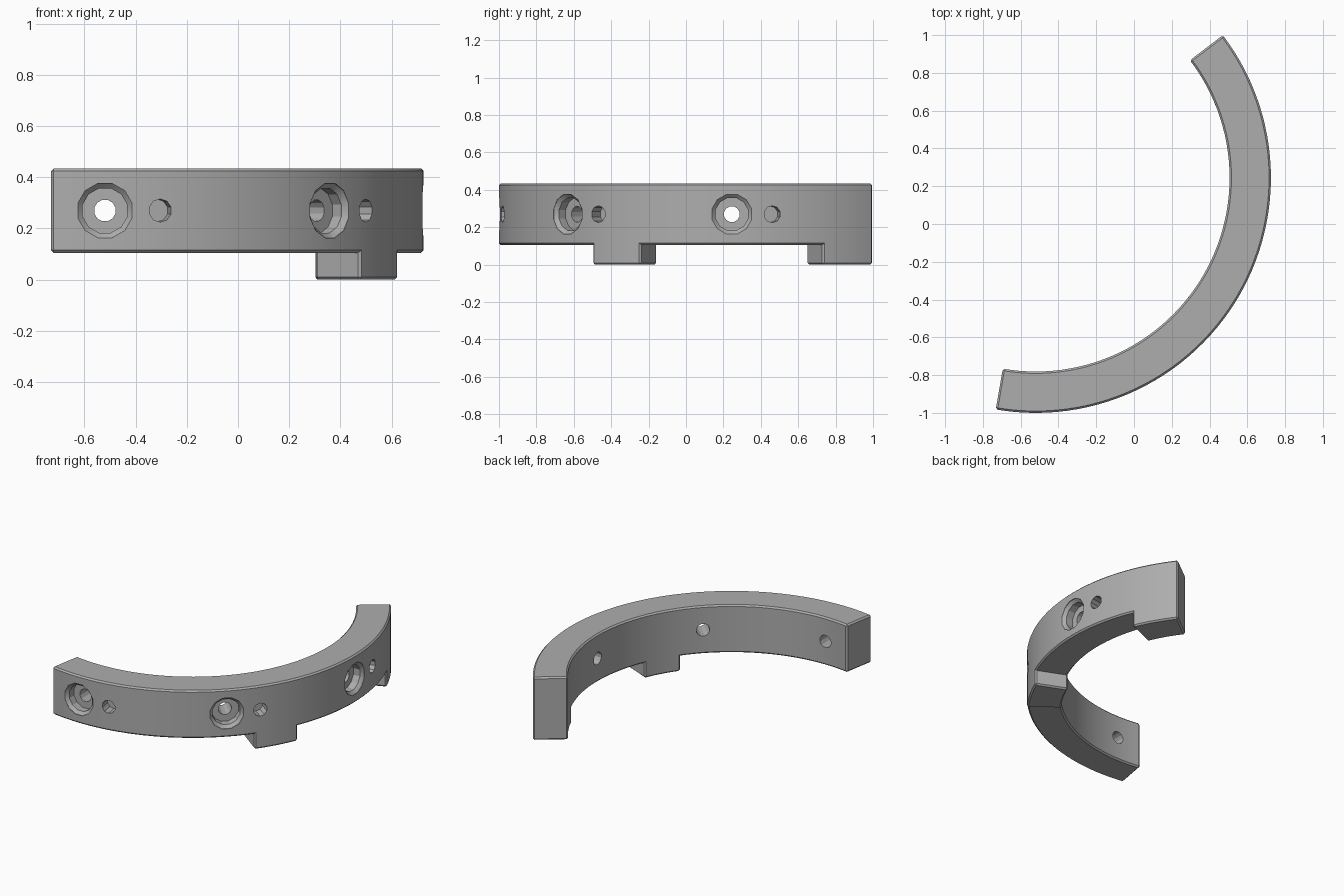
import bpy
import bmesh
import math
from mathutils import Matrix, Vector

cube = bpy.data.objects.get("Cube")
if cube:
    bpy.data.objects.remove(cube)

CENTER = Vector((-0.52, 0.245, 0))
R_IN, R_OUT = 1.026, 1.245
Z_FOOT, Z_BOTTOM, Z_TOP = 0.0, 0.105, 0.435
HOLE_Z = 0.27
START, END = -99.8, 37.3
FEET = [(-36.8, -23.0), (23.0, END)]

grey = bpy.data.materials.new("plain grey")
grey.use_nodes = True
colour = (0.42, 0.42, 0.42, 1)
grey.diffuse_color = colour
grey.node_tree.nodes["Principled BSDF"].inputs["Base Color"].default_value = colour


def new_object(name, bm):
    bmesh.ops.recalc_face_normals(bm, faces=bm.faces)
    mesh = bpy.data.meshes.new(name)
    bm.to_mesh(mesh)
    bm.free()
    obj = bpy.data.objects.new(name, mesh)
    bpy.context.collection.objects.link(obj)
    mesh.materials.append(grey)
    return obj


def polar(angle, radius, z):
    a = math.radians(angle)
    return CENTER + Vector((radius * math.cos(a), radius * math.sin(a), z))


# Angle stations, with exact breaks at the foot edges
breaks = [START, *FEET[0], FEET[1][0], END]
angles = []
for a, b in zip(breaks, breaks[1:]):
    steps = max(1, round((b - a) / 2.5))
    angles += [a + (b - a) * i / steps for i in range(steps)]
angles.append(END)

# Curved bar with feet: stack cells and keep only their outer faces
bm = bmesh.new()
corners = {}
shell = {}


def corner(i, r, z):
    key = (i, r, z)
    if key not in corners:
        corners[key] = bm.verts.new(polar(angles[i], r, z))
    return key


def add_cell(i, low, high):
    section = [(R_IN, low), (R_OUT, low), (R_OUT, high), (R_IN, high)]
    near = [corner(i, *p) for p in section]
    far = [corner(i + 1, *p) for p in section]
    quads = [near, far]
    for k in range(4):
        n = (k + 1) % 4
        quads.append([near[k], near[n], far[n], far[k]])
    for quad in quads:
        key = frozenset(quad)
        if shell.pop(key, None) is None:
            shell[key] = quad


for i in range(len(angles) - 1):
    middle = (angles[i] + angles[i + 1]) / 2
    add_cell(i, Z_BOTTOM, Z_TOP)
    if any(a < middle < b for a, b in FEET):
        add_cell(i, Z_FOOT, Z_BOTTOM)
for quad in shell.values():
    bm.faces.new([corners[k] for k in quad])
for v in [v for v in bm.verts if not v.link_faces]:
    bm.verts.remove(v)
bmesh.ops.recalc_face_normals(bm, faces=bm.faces)
sharp = [e for e in bm.edges if e.calc_face_angle_signed() > 0.7]
bmesh.ops.bevel(bm, geom=sharp, offset=0.01, segments=1, affect='EDGES', profile=0.5)
bar = new_object("curved_bar", bm)

# Cutters turned around a radial axis: (radius, distance from the ring centre)
bm = bmesh.new()


def add_cutter(angle, profile, sides):
    frame = Matrix.Translation(CENTER + Vector((0, 0, HOLE_Z))) @ Matrix.Rotation(math.radians(angle), 4, 'Z')
    rings = []
    for radius, dist in profile:
        turn = [2 * math.pi * (k + 0.5) / sides for k in range(sides)]
        rings.append([bm.verts.new(frame @ Vector((dist, radius * math.cos(t), radius * math.sin(t))))
                      for t in turn])
    bm.faces.new(rings[0])
    bm.faces.new(rings[-1])
    for a, b in zip(rings, rings[1:]):
        for k in range(sides):
            n = (k + 1) % sides
            bm.faces.new([a[k], a[n], b[n], b[k]])


# Chamfered screw hole with a blind pin hole beside it, three times
screw = [(0.043, R_IN - 0.1), (0.043, R_OUT - 0.075), (0.09, R_OUT - 0.075),
         (0.09, R_OUT - 0.025), (0.11, R_OUT - 0.005), (0.11, R_OUT + 0.1)]
pin = [(0.045, R_OUT - 0.08), (0.045, R_OUT + 0.1)]
for angle in (-90, -45, 0):
    add_cutter(angle, screw, 12)
    add_cutter(angle + 10, pin, 10)
cutter = new_object("hole_cutter", bm)
cutter.hide_render = True

# Cut the holes, then drop the cutter
cut = bar.modifiers.new("holes", 'BOOLEAN')
cut.operation = 'DIFFERENCE'
cut.solver = 'EXACT'
cut.object = cutter
bpy.ops.object.select_all(action='DESELECT')
bpy.context.view_layer.objects.active = bar
bar.select_set(True)
bpy.ops.object.modifier_apply(modifier=cut.name)
bpy.data.objects.remove(cutter)
bpy.ops.object.shade_smooth_by_angle(angle=math.radians(25))
